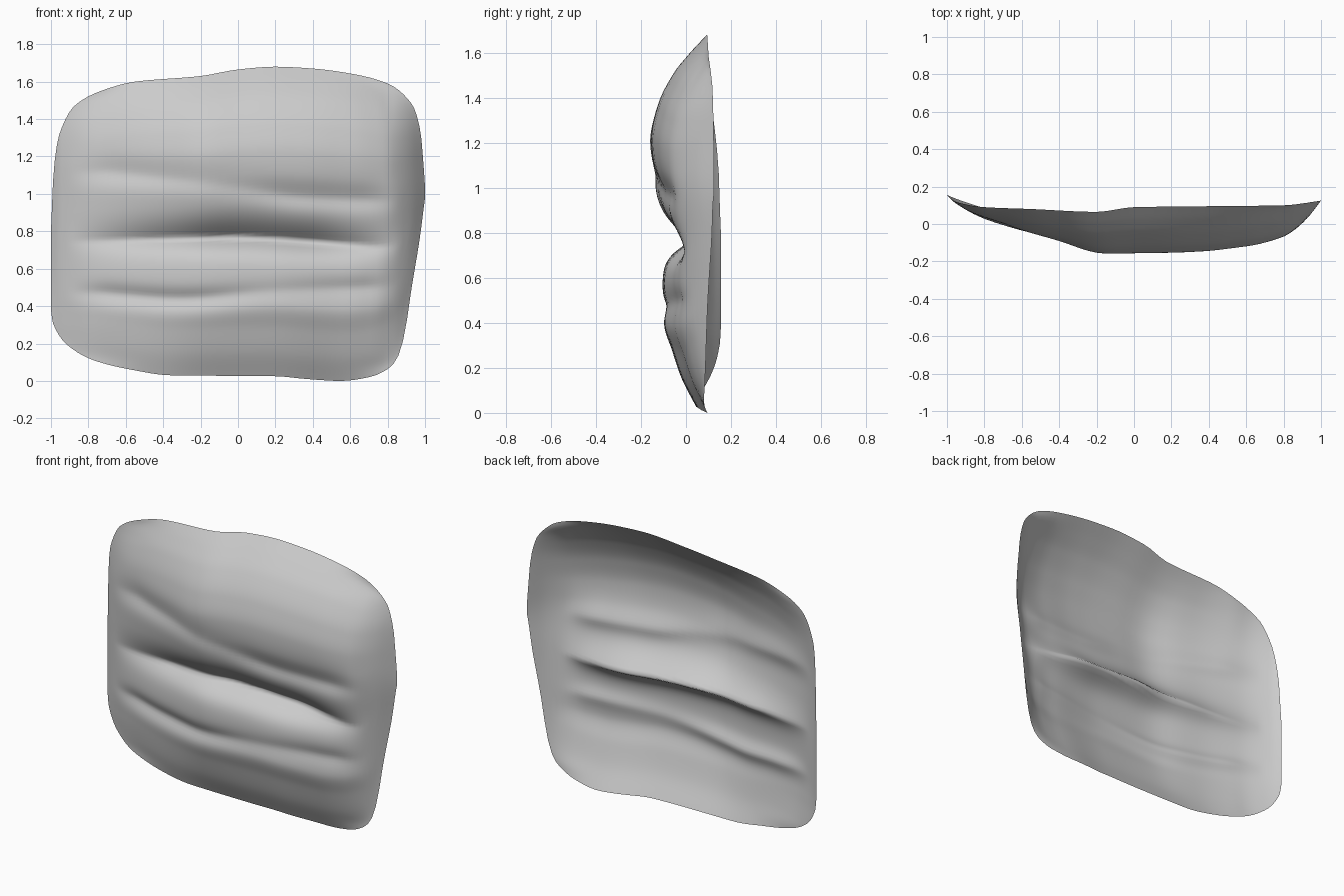
import bpy, bmesh, math

if "Cube" in bpy.data.objects:
    bpy.data.objects.remove(bpy.data.objects["Cube"])


def curve(pts, x):
    """Monotone cubic through (x, value) points, clamped at the ends."""
    if x <= pts[0][0]:
        return pts[0][1]
    if x >= pts[-1][0]:
        return pts[-1][1]
    s = [(b[1] - a[1]) / (b[0] - a[0]) for a, b in zip(pts, pts[1:])]
    m = [s[0]] + [2 * a * b / (a + b) if a * b > 0 else 0 for a, b in zip(s, s[1:])] + [s[-1]]
    i = max(k for k in range(len(s)) if pts[k][0] <= x)
    (x0, y0), (x1, y1) = pts[i], pts[i + 1]
    h = x1 - x0
    t = (x - x0) / h
    return (y0 * (1 + 2 * t) * (1 - t) ** 2 + h * m[i] * t * (1 - t) ** 2
            + y1 * t * t * (3 - 2 * t) - h * m[i + 1] * t * t * (1 - t))


# Outline seen from the front: lower and upper edge height over x
bottom_z = [(-1, .38), (-.99, .31), (-.91, .19), (-.77, .11), (-.57, .06), (-.36, .03), (.2, .025),
            (.37, .01), (.55, 0), (.7, .02), (.81, .07), (.86, .14), (.89, .25), (.93, .51),
            (.97, .75), (1, .98)]
top_z = [(-1, .8), (-.985, 1.13), (-.955, 1.32), (-.87, 1.475), (-.72, 1.555), (-.55, 1.6),
         (-.2, 1.63), (0, 1.665), (.2, 1.68), (.4, 1.67), (.62, 1.64), (.8, 1.59), (.93, 1.48),
         (.975, 1.34), (.99, 1.18), (1, 1.04)]
# Half widths of the outline over z, used to measure closeness to the sides
left_x = [(.11, .77), (.19, .91), (.31, .99), (.38, 1), (.8, 1), (1.13, .985), (1.32, .955),
          (1.475, .87), (1.555, .72)]
right_x = [(.07, .81), (.14, .86), (.25, .89), (.51, .93), (.75, .97), (1, 1), (1.18, .99),
           (1.34, .975), (1.48, .93), (1.59, .8)]
# Depth of the lower and upper edges
bottom_y = [(-1, .155), (-.91, .12), (-.77, .08), (-.5, .05), (0, .045), (.2, .05), (.55, .095),
            (.8, .08), (.9, .09), (1, .125)]
top_y = [(-1, .155), (-.955, .12), (-.8, .09), (-.55, .08), (-.2, .065), (0, .09), (.8, .1), (1, .125)]
# Forward bulge: vertical profile and strength over x
bulge = [(0, 0), (.08, .07), (.155, .115), (.235, .16), (.325, .165), (.445, .175), (.565, .205),
         (.655, .23), (.725, .235), (.81, .21), (.895, .145), (.95, .075), (1, 0)]
strength = [(-1, 0), (-.85, .22), (-.6, .5), (-.4, .69), (-.2, .92), (0, 1), (.37, 1), (.6, .92),
            (.8, .7), (.87, .53), (.93, .32), (1, 0)]
# Horizontal folds: path height, depth, width below, width above, sharpness
folds = [
    ([(-.7, .75), (0, .765), (.35, .745), (.7, .72)],
     [(-.9, 0), (-.65, .05), (-.4, .09), (0, .14), (.35, .135), (.6, .08), (.85, 0)],
     .06, .095, 1.3),
    ([(-.7, 1.12), (0, 1.04), (.3, .99), (.7, .97)],
     [(-.9, 0), (-.65, .025), (-.3, .02), (0, .018), (.3, .03), (.65, .03), (.85, 0)],
     .06, .09, 1.7),
    ([(-.75, .47), (-.3, .44), (.2, .48), (.7, .5)],
     [(-.9, 0), (-.65, .03), (-.3, .035), (.2, .015), (.65, .02), (.85, 0)], .06, .05, 1.7),
]


def surface(x, v):
    z0, z1 = curve(bottom_z, x), curve(top_z, x)
    z = z0 + (z1 - z0) * v
    y = curve(bottom_y, x) * (1 - v) + curve(top_y, x) * v
    # position relative to the whole outline, ignoring the rounded corners
    xc = max(-.75, min(.8, x))
    c0, c1 = curve(bottom_z, xc), curve(top_z, xc)
    side = x / curve(left_x if x < 0 else right_x, z) if abs(x) > .5 else x
    w = min(1, max(0, (abs(x) - .5) / .2))
    side = x * (1 - w) + side * w
    y -= curve(bulge, (z - c0) / (c1 - c0)) * curve(strength, side)
    for path, depth, below, above, p in folds:
        d = z - curve(path, x)
        y += curve(depth, x) * math.exp(-abs(d / (above if d > 0 else below)) ** p)
    return x, y, z


# Single creased, bowed sheet, columns packed toward the rounded sides
NX, NZ = 64, 90
bm = bmesh.new()
cols = [[bm.verts.new(surface(-math.cos(math.pi * i / NX), j / NZ)) for j in range(NZ + 1)]
        for i in range(NX + 1)]
for a, b in zip(cols, cols[1:]):
    for j in range(NZ):
        bm.faces.new((a[j], b[j], b[j + 1], a[j + 1]))
mesh = bpy.data.meshes.new("creased_sheet")
bm.to_mesh(mesh)
bm.free()
mesh.shade_smooth()
sheet = bpy.data.objects.new("creased_sheet", mesh)
bpy.context.collection.objects.link(sheet)
